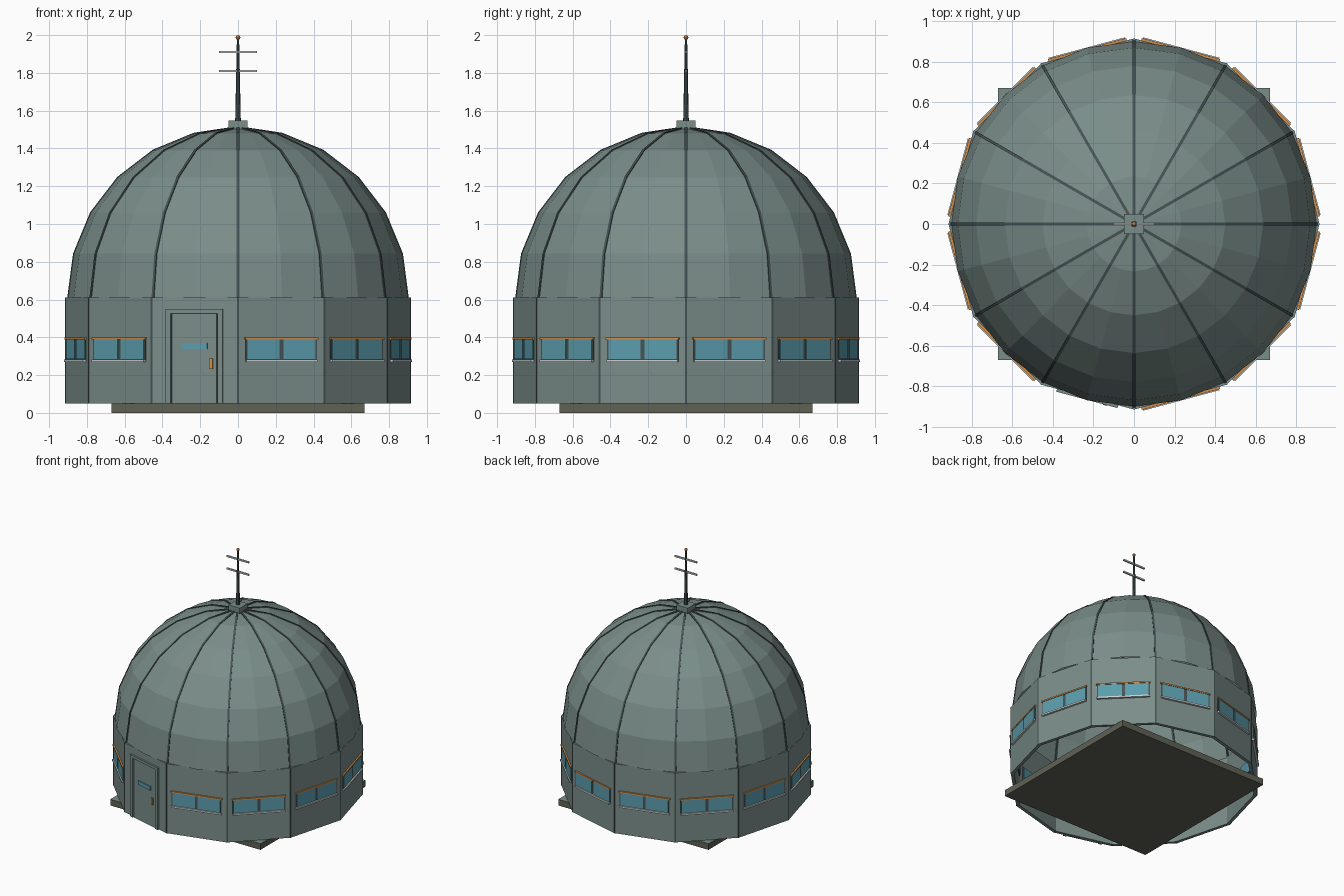
import bpy, bmesh, math
from mathutils import Matrix, Vector

if "Cube" in bpy.data.objects:
    bpy.data.objects.remove(bpy.data.objects["Cube"])


def material(name, rgb):
    m = bpy.data.materials.new(name)
    m.diffuse_color = (*rgb, 1.0)
    m.use_nodes = True
    m.node_tree.nodes["Principled BSDF"].inputs["Base Color"].default_value = m.diffuse_color
    return m


SHELL = material("grey green shell", (0.195, 0.268, 0.252))
RIB = material("dark slate", (0.062, 0.086, 0.086))
GLASS = material("teal glass", (0.105, 0.335, 0.420))
ORANGE = material("orange trim", (0.620, 0.270, 0.070))
PALE = material("pale metal", (0.600, 0.640, 0.630))
SLAB = material("stone slab", (0.115, 0.122, 0.090))


def finish(name, bm, mat):
    bmesh.ops.recalc_face_normals(bm, faces=bm.faces)
    me = bpy.data.meshes.new(name)
    bm.to_mesh(me)
    bm.free()
    me.materials.append(mat)
    ob = bpy.data.objects.new(name, me)
    bpy.context.collection.objects.link(ob)
    return ob


def add_box(bm, angle, d, t, z):
    """Box by outward distance d, sideways t and height z ranges, turned to an angle in degrees."""
    centre = Vector([(r[0] + r[1]) / 2 for r in (d, t, z)])
    size = [r[1] - r[0] for r in (d, t, z)]
    mat = (Matrix.Rotation(math.radians(angle), 4, 'Z') @ Matrix.Translation(centre)
           @ Matrix.Diagonal((*size, 1.0)))
    bmesh.ops.create_cube(bm, size=1.0, matrix=mat)


def boxes(name, mat, items):
    bm = bmesh.new()
    for it in items:
        add_box(bm, *it)
    return finish(name, bm, mat)


SIDES = [15 + 30 * i for i in range(12)]
DOOR = 255
WINDOWS = [a for a in SIDES if a != DOOR]
OUT = 0.884          # distance of the outer wall face
BASE, TOP, R = 0.05, 0.61, 0.9

# square foundation with a grey-green upper face
slab = boxes("foundation_slab", SLAB, [(0, (-0.67, 0.67), (-0.67, 0.67), (0, BASE))])
slab.data.materials.append(SHELL)
for f in slab.data.polygons:
    f.material_index = 1 if f.normal.z > 0.9 else 0

# twelve-sided wall ring with mitred corners
bm = bmesh.new()
rings = []
for r, z in ((OUT, BASE), (OUT, TOP), (OUT - 0.025, TOP), (OUT - 0.025, BASE)):
    rc = r / math.cos(math.radians(15))
    rings.append([bm.verts.new((rc * math.cos(math.radians(30 * i)),
                                rc * math.sin(math.radians(30 * i)), z)) for i in range(12)])
for k in range(4):
    a, b = rings[k], rings[(k + 1) % 4]
    for i in range(12):
        j = (i + 1) % 12
        bm.faces.new((a[i], a[j], b[j], b[i]))
finish("wall_ring", bm, SHELL)

# thin corner posts
boxes("corner_posts", RIB,
      [(30 * i, (0.89, 0.9155), (-0.005, 0.005), (BASE, TOP)) for i in range(12)])

# windows: dark frame, two panes, pale sill, orange hood
boxes("window_frames", RIB,
      [(a, (OUT - 0.03, OUT + 0.005), (-0.195, 0.195), (0.276, 0.392)) for a in WINDOWS])
boxes("window_panes", GLASS,
      [(a, (OUT - 0.033, OUT + 0.008), t, (0.284, 0.388))
       for a in WINDOWS for t in ((-0.186, -0.011), (0.011, 0.186))])
boxes("window_sills", PALE,
      [(a, (OUT - 0.01, OUT + 0.017), (-0.195, 0.195), (0.270, 0.283)) for a in WINDOWS])
boxes("window_hoods", ORANGE,
      [(a, (OUT - 0.01, OUT + 0.012), (-0.2, 0.2), (0.388, 0.399)) for a in WINDOWS])

# entrance door
boxes("door_frame", SHELL, [
    (DOOR, (OUT - 0.01, OUT + 0.014), (-0.156, -0.128), (BASE, 0.55)),
    (DOOR, (OUT - 0.01, OUT + 0.014), (0.128, 0.156), (BASE, 0.55)),
    (DOOR, (OUT - 0.01, OUT + 0.014), (-0.128, 0.128), (0.527, 0.55))])
boxes("door_gap", RIB, [(DOOR, (OUT - 0.01, OUT + 0.002), (-0.128, 0.128), (BASE, 0.527))])
boxes("door_leaf", SHELL, [(DOOR, (OUT - 0.01, OUT + 0.007), (-0.121, 0.121), (BASE, 0.524))])
boxes("door_slit_window", GLASS, [(DOOR, (OUT, OUT + 0.014), (-0.068, 0.072), (0.338, 0.369))])
boxes("door_handle", ORANGE, [(DOOR, (OUT, OUT + 0.017), (0.083, 0.103), (0.233, 0.287))])

# faceted dome: the upper half of a sphere
bm = bmesh.new()
bmesh.ops.create_uvsphere(bm, u_segments=24, v_segments=12, radius=R)
bmesh.ops.delete(bm, geom=[v for v in bm.verts if v.co.z < -0.01], context='VERTS')
bmesh.ops.translate(bm, verts=bm.verts, vec=(0, 0, TOP))
finish("dome", bm, SHELL)

# twelve dome ribs
bm = bmesh.new()
for k in range(12):
    rot = Matrix.Rotation(math.radians(30 * k), 3, 'Z')
    prev = None
    for s in range(7):
        lat = math.radians(min(15 * s, 88))
        ring = [bm.verts.new(rot @ Vector((r * math.cos(lat), w, TOP + r * math.sin(lat))))
                for r, w in ((0.890, -0.007), (0.904, -0.007), (0.904, 0.007), (0.890, 0.007))]
        if prev:
            for i in range(4):
                j = (i + 1) % 4
                bm.faces.new((prev[i], prev[j], ring[j], ring[i]))
        if s in (0, 6):
            bm.faces.new(ring)
        prev = ring
finish("dome_ribs", bm, RIB)

# mast hub, mast, crossbars and tip
boxes("mast_hub", SHELL, [(0, (-0.05, 0.05), (-0.05, 0.05), (1.5, 1.547))])
bm = bmesh.new()
bmesh.ops.create_cone(bm, cap_ends=True, segments=8, radius1=0.015, radius2=0.006,
                      depth=0.44, matrix=Matrix.Translation((0, 0, 1.76)))
finish("mast", bm, RIB)
boxes("mast_crossbars", PALE,
      [(0, (-0.1, 0.1), (-0.006, 0.006), (z - 0.006, z + 0.006)) for z in (1.81, 1.91)])
bm = bmesh.new()
bmesh.ops.create_uvsphere(bm, u_segments=8, v_segments=6, radius=0.0125,
                          matrix=Matrix.Translation((0, 0, 1.9875)))
finish("mast_tip", bm, ORANGE)
